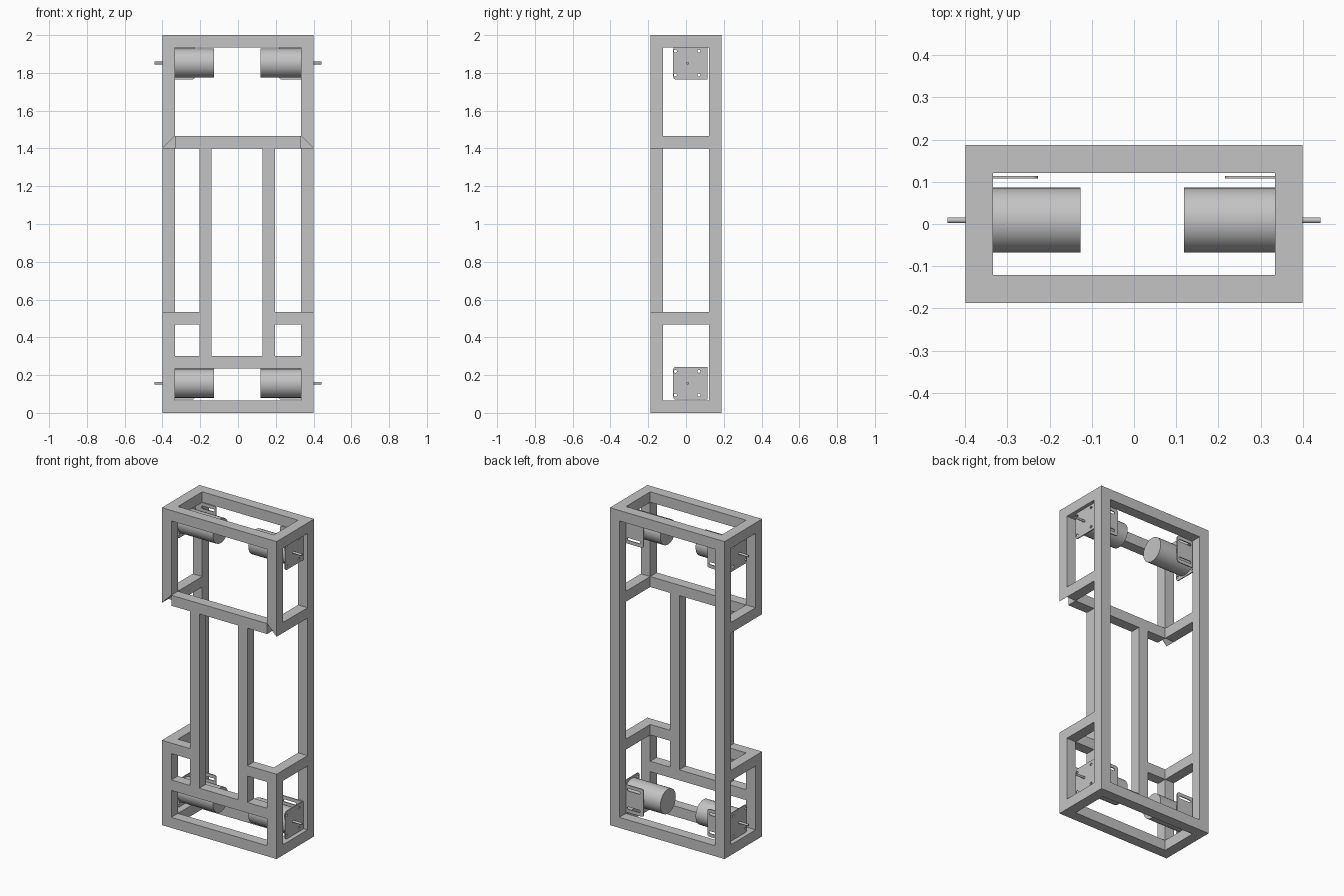
import bpy, bmesh, math
from mathutils import Matrix, Vector

cube = bpy.data.objects.get("Cube")
if cube:
    bpy.data.objects.remove(cube, do_unlink=True)

grey = bpy.data.materials.new("plain grey")
grey.use_nodes = True
colour = (0.55, 0.55, 0.55, 1)
grey.diffuse_color = colour
grey.node_tree.nodes["Principled BSDF"].inputs["Base Color"].default_value = colour

X, Y, H, B = 0.4, 0.187, 2.0, 0.066      # half width, half depth, height, bar size
XI, YI = X - B, Y - B                    # inner faces of the frame


def add_object(name, mesh):
    mesh.materials.clear()
    mesh.materials.append(grey)
    ob = bpy.data.objects.new(name, mesh)
    bpy.context.collection.objects.link(ob)
    return ob


def box(name, xs, ys, zs, edit=None):
    """Box between pairs of limits, with an optional vertex edit."""
    lo, hi = (Vector(p) for p in zip(*(sorted(v) for v in (xs, ys, zs))))
    bm = bmesh.new()
    bmesh.ops.create_cube(bm, size=1)
    for v in bm.verts:
        v.co = (lo + hi) / 2 + v.co * (hi - lo)
        if edit:
            edit(v.co)
    mesh = bpy.data.meshes.new(name)
    bm.to_mesh(mesh)
    bm.free()
    return add_object(name, mesh)


def cylinder(name, x0, x1, y, z, radius, sides):
    """Smooth cylinder lying along x."""
    bm = bmesh.new()
    place = Matrix.Translation(((x0 + x1) / 2, y, z)) @ Matrix.Rotation(math.pi / 2, 4, 'Y')
    bmesh.ops.create_cone(bm, cap_ends=True, segments=sides, radius1=radius,
                          radius2=radius, depth=abs(x1 - x0), matrix=place)
    mesh = bpy.data.meshes.new(name)
    bm.to_mesh(mesh)
    bm.free()
    ob = add_object(name, mesh)
    bpy.ops.object.select_all(action='DESELECT')
    ob.select_set(True)
    bpy.context.view_layer.objects.active = ob
    bpy.ops.object.shade_smooth_by_angle(angle=math.radians(40))
    return ob


def rounded(u0, u1, v0, v1, radii):
    """Rectangle outline; radii start at the high-u, high-v corner, counter-clockwise."""
    corners = ((u1, v1, -1, -1), (u0, v1, 1, -1), (u0, v0, 1, 1), (u1, v0, -1, 1))
    points = []
    for i, ((u, v, su, sv), r) in enumerate(zip(corners, radii)):
        for k in range(6 if r else 1):
            a = math.pi / 2 * (i + k / 5)
            points.append((u + r * (su + math.cos(a)), v + r * (sv + math.sin(a)))
                          if r else (u, v))
    return points


def slot(u, v, w, h):
    """Round-ended opening centred on u, v."""
    r = min(w, h) * 0.49
    return rounded(u - w / 2, u + w / 2, v - h / 2, v + h / 2, [r] * 4)


def sheet(name, outlines, thickness, matrix):
    """Flat plate with openings, from filled outlines."""
    curve = bpy.data.curves.new(name, 'CURVE')
    curve.dimensions = '2D'
    curve.fill_mode = 'BOTH'
    curve.extrude = thickness / 2
    for points in outlines:
        spline = curve.splines.new('POLY')
        spline.points.add(len(points) - 1)
        for p, (u, v) in zip(spline.points, points):
            p.co = (u, v, 0, 1)
        spline.use_cyclic_u = True
    helper = bpy.data.objects.new(name + "_outline", curve)
    bpy.context.collection.objects.link(helper)
    graph = bpy.context.evaluated_depsgraph_get()
    mesh = bpy.data.meshes.new_from_object(helper.evaluated_get(graph))
    bpy.data.objects.remove(helper, do_unlink=True)
    mesh.transform(matrix)
    for p in mesh.polygons:
        p.use_smooth = False
    add_object(name, mesh)


# Heights of the middle rails
SIDE_LOW, SIDE_HIGH, CROSS_LOW = 0.468, 1.4, 0.236
LOW_TOP, HIGH_TOP = SIDE_LOW + B, SIDE_HIGH + B


def mitre(co):
    # Raise the inner bottom edge to cut the post end at 45 degrees
    if co.z < HIGH_TOP and abs(co.x) < X - B / 2:
        co.z = HIGH_TOP


# Front and back rails
for label, z in (("bottom", 0), ("top", H - B)):
    box(label + "_front_rail", (-XI, XI), (-Y, -YI), (z, z + B))
    box(label + "_back_rail", (-XI, XI), (YI, Y), (z, z + B))
box("lower_front_crossbar", (-XI, XI), (-Y, -YI), (CROSS_LOW, CROSS_LOW + B))
box("upper_front_crossbar", (-XI, XI), (-Y, -YI), (SIDE_HIGH, HIGH_TOP))

# Posts, side rails and inner uprights
for side, s in (("left", 1), ("right", -1)):
    xs = (s * XI, s * X)
    box(side + "_back_post", xs, (YI, Y), (0, H))
    box(side + "_lower_front_post", xs, (-Y, -YI), (0, LOW_TOP))
    box(side + "_upper_front_post", xs, (-Y, -YI), (SIDE_HIGH, H), mitre)
    for label, z in (("bottom", 0), ("lower", SIDE_LOW), ("upper", SIDE_HIGH), ("top", H - B)):
        box(f"{side}_{label}_side_rail", xs, (-YI, YI), (z, z + B))
    mid = s * 0.168 - 0.004
    box(side + "_inner_upright", (mid - B / 2, mid + B / 2), (-Y, -YI),
        (CROSS_LOW + B, SIDE_HIGH))
    box(side + "_short_front_rail", (mid + s * B / 2, s * XI), (-Y, -YI), (SIDE_LOW, LOW_TOP))

# Motors on angle brackets
PLATE_X, SHEET, MOTOR_Y = 0.375, 0.006, 0.009
FLANGE_Y, HALF = 0.111, 0.087
upright = Matrix(((0, 0, 1, 0), (1, 0, 0, 0), (0, 1, 0, 0), (0, 0, 0, 1)))
for side, s in (("left", 1), ("right", -1)):
    for level, z in (("lower", 0.157), ("upper", 1.852)):
        name = f"{side}_{level}_"
        cylinder(name + "motor", s * (PLATE_X - SHEET / 2), s * 0.123 - 0.004,
                 MOTOR_Y, z, 0.077, 48)
        cylinder(name + "shaft", s * PLATE_X, s * 0.442, MOTOR_Y, z, 0.007, 16)

        # Mounting plate with four screw holes
        outlines = [rounded(-0.068, FLANGE_Y, -HALF, HALF, (0, 0.015, 0.015, 0))]
        outlines += [slot(MOTOR_Y - 0.003 + a, b, 0.016, 0.016)
                     for a in (-0.062, 0.062) for b in (-0.063, 0.063)]
        sheet(name + "motor_plate", outlines, SHEET,
              Matrix.Translation((s * PLATE_X, 0, z)) @ upright)

        # Flange with two long slots
        ends = sorted((s * (PLATE_X - SHEET / 2), s * 0.222 - 0.006))
        r = 0.015
        radii = (0, r, r, 0) if s > 0 else (r, 0, 0, r)
        outlines = [rounded(*ends, -HALF, HALF, radii)]
        outlines += [slot(s * 0.285, v, 0.09, 0.016) for v in (-0.058, 0.058)]
        sheet(name + "bracket_flange", outlines, SHEET,
              Matrix.Translation((0, FLANGE_Y, z)) @ Matrix.Rotation(math.pi / 2, 4, 'X'))
